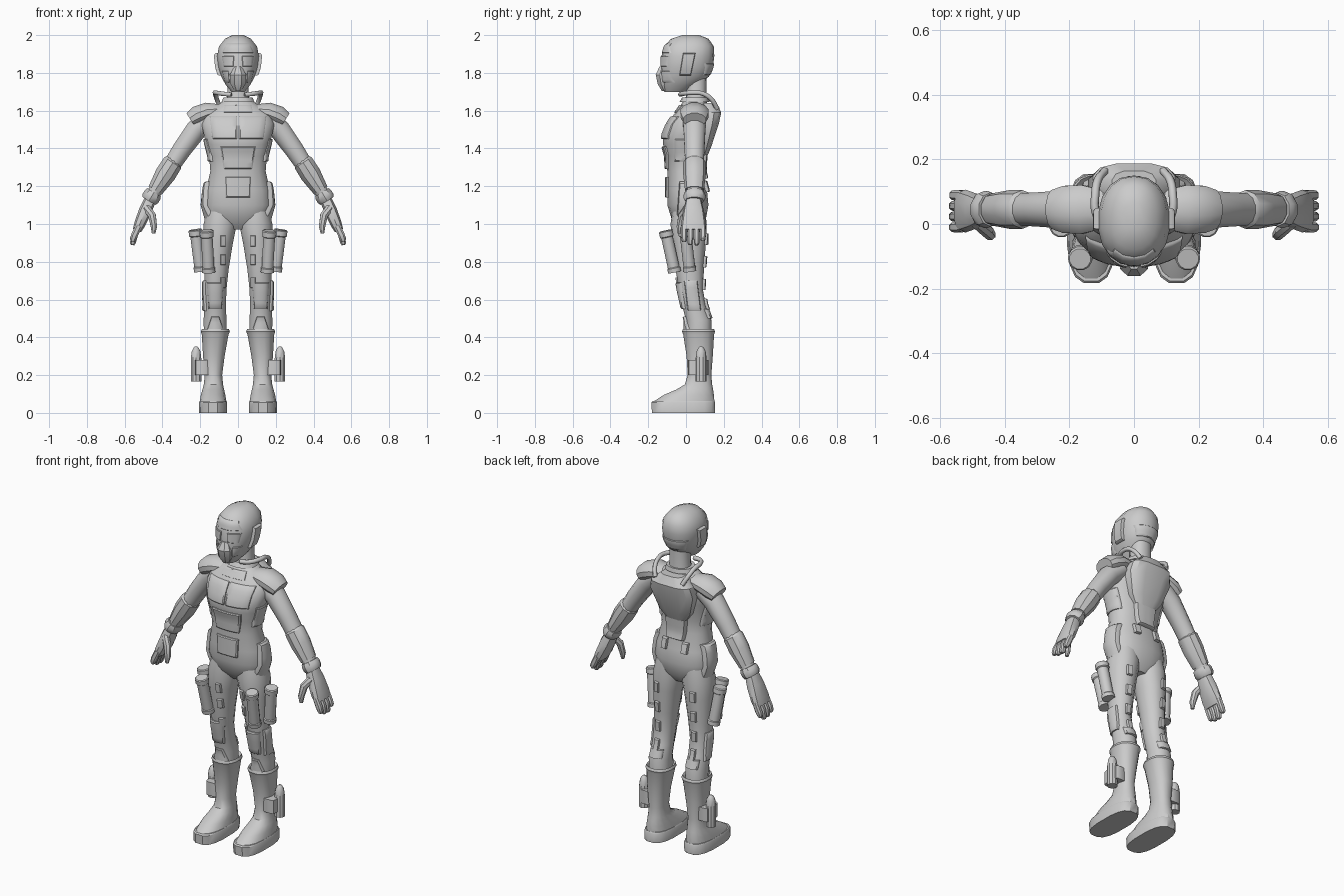
import bpy, bmesh, math
from mathutils import Vector
from mathutils.bvhtree import BVHTree

grey = bpy.data.materials.new("suit_grey")
grey.diffuse_color = (0.6, 0.6, 0.6, 1)


def finish(bm, name):
    bmesh.ops.recalc_face_normals(bm, faces=bm.faces)
    me = bpy.data.meshes.new(name)
    bm.to_mesh(me)
    me.materials.append(grey)
    ob = bpy.data.objects.new(name, me)
    bpy.context.collection.objects.link(ob)
    tree = BVHTree.FromBMesh(bm)
    bm.free()
    return tree


def loft(name, rings, n=12, e=2.0, flat=False):
    """Skin (x, y, z, across, depth) rings along a path; e squares the section."""
    bm, loops = bmesh.new(), []
    pts = [Vector(r[:3]) for r in rings]
    for i, r in enumerate(rings):
        t = pts[min(i + 1, len(pts) - 1)] - pts[max(i - 1, 0)]
        if flat:
            t = Vector((0, 0, 1))
        u = Vector((0, 1, 0)).cross(t).normalized()
        v = t.cross(u).normalized()
        loop = []
        for k in range(n):
            a = 2 * math.pi * (k + 0.5) / n
            c, d = math.cos(a), math.sin(a)
            c = math.copysign(abs(c) ** (2 / e), c)
            d = math.copysign(abs(d) ** (2 / e), d)
            loop.append(bm.verts.new(pts[i] + u * c * r[3] + v * d * r[4]))
        loops.append(loop)
    for a, b in zip(loops, loops[1:]):
        for k in range(n):
            bm.faces.new((a[k], a[(k + 1) % n], b[(k + 1) % n], b[k]))
    bm.faces.new(loops[0])
    bm.faces.new(loops[-1])
    return finish(bm, name)


def stack(name, rows, n=14, e=2.3):
    """Horizontal sections given as (z, x, half_width, y_front, y_back)."""
    return loft(name, [(x, (f + b) / 2, z, w, (b - f) / 2) for z, x, w, f, b in rows],
                n, e, True)


def patch(name, tree, corners, axis, sign, t=0.012, start=1.0, n=5):
    """Raised plate that follows a body. Corners are (x or y, z)."""
    bm, layers = bmesh.new(), []
    P = [Vector(c) for c in corners]
    mid = sum(P, Vector((0, 0))) / 4
    d = Vector((0, 0, 0))
    d[axis] = sign
    for off, shrink in ((-0.012, 0), (t * 0.6, 0), (t, 0.09)):
        grid = []
        for j in range(n + 1):
            for i in range(n + 1):
                a, b = i / n, j / n
                q = P[0].lerp(P[1], a).lerp(P[3].lerp(P[2], a), b).lerp(mid, shrink)
                o = Vector((0, 0, q.y))
                o[1 - axis], o[axis] = q.x, sign * start
                hit = tree.ray_cast(o, -d)[0] or tree.find_nearest(o - d * start)[0]
                grid.append(bm.verts.new(hit + d * off))
        layers.append(grid)
    m = n + 1
    for g in (layers[0], layers[2]):
        for j in range(n):
            for i in range(n):
                k = j * m + i
                bm.faces.new((g[k], g[k + 1], g[k + m + 1], g[k + m]))
    edge = ([i for i in range(n)] + [j * m + n for j in range(n)]
            + [n * m + i for i in range(n, 0, -1)] + [j * m for j in range(n, 0, -1)])
    for lo, hi in zip(layers, layers[1:]):
        for a, b in zip(edge, edge[1:] + edge[:1]):
            bm.faces.new((lo[a], lo[b], hi[b], hi[a]))
    finish(bm, name)


def quad(x0, x1, z0, z1, x2=None, x3=None):
    return [(x0, z0), (x1, z0), (x1 if x3 is None else x3, z1), (x0 if x2 is None else x2, z1)]


# Torso and neck
torso = stack("torso", [
    (0.97, 0, 0.07, -0.03, 0.07), (1.02, 0, 0.155, -0.075, 0.105),
    (1.10, 0, 0.178, -0.10, 0.12), (1.18, 0, 0.17, -0.10, 0.112),
    (1.28, 0, 0.148, -0.10, 0.085), (1.36, 0, 0.155, -0.105, 0.09),
    (1.42, 0, 0.17, -0.122, 0.10), (1.47, 0, 0.182, -0.122, 0.11),
    (1.53, 0, 0.195, -0.098, 0.12), (1.58, 0, 0.18, -0.065, 0.12),
    (1.62, 0, 0.125, -0.035, 0.115), (1.66, 0, 0.065, -0.01, 0.105)], 20)
stack("neck", [(1.62, 0, 0.07, -0.01, 0.115), (1.68, 0, 0.058, 0, 0.108),
               (1.80, 0, 0.055, 0, 0.11)])
stack("collar", [(1.645, 0, 0.09, -0.035, 0.125), (1.67, 0, 0.078, -0.02, 0.12),
                 (1.67, 0, 0.06, 0, 0.11)])

# Chest, belly and back plates
patch("belly_plate", torso, quad(-0.075, 0.075, 1.29, 1.41, -0.095, 0.095), 1, -1, 0.013)
patch("belt_plate", torso, quad(-0.065, 0.065, 1.14, 1.25, -0.07, 0.07), 1, -1, 0.013)
patch("collar_plate", torso, quad(-0.08, 0.08, 1.59, 1.63, -0.07, 0.07), 1, -1, 0.008)
patch("lower_back_plate", torso, quad(-0.055, 0.055, 1.24, 1.37, -0.07, 0.07), 1, 1, 0.025)
stack("backpack", [(1.35, 0, 0.06, 0.05, 0.11), (1.41, 0, 0.105, 0.05, 0.135),
                   (1.53, 0, 0.145, 0.05, 0.175), (1.59, 0, 0.13, 0.05, 0.188),
                   (1.64, 0, 0.07, 0.06, 0.165)], 12, 3.2)

# Head, mask and face panels
head = stack("helmet", [
    (1.70, 0, 0.035, -0.115, 0.0), (1.735, 0, 0.065, -0.13, 0.06),
    (1.78, 0, 0.09, -0.135, 0.122), (1.83, 0, 0.106, -0.133, 0.142),
    (1.89, 0, 0.112, -0.13, 0.15), (1.94, 0, 0.102, -0.115, 0.147),
    (1.98, 0, 0.07, -0.08, 0.12), (2.0, 0, 0.03, -0.02, 0.07)], 18, 2.2)
stack("mask_snout", [(1.705, 0, 0.02, -0.13, -0.08), (1.74, 0, 0.042, -0.152, -0.08),
                     (1.79, 0, 0.046, -0.163, -0.08), (1.835, 0, 0.02, -0.142, -0.08)], 8)
patch("brow_panel", head, quad(-0.085, 0.085, 1.905, 1.955, -0.06, 0.06), 1, -1, 0.006)
patch("nape_guard", head, quad(-0.065, 0.065, 1.79, 1.85, -0.085, 0.085), 1, 1, 0.007)

for s, side in ((-1, "right"), (1, "left")):
    def N(part):
        return side + "_" + part

    def arm_loft(name, rows, y=0.045, n=12, e=2.0):
        return loft(N(name), [(s * x, y, z, u, v) for x, z, u, v in rows], n, e)

    def mq(*a):
        return [(s * x, z) for x, z in quad(*a)]

    # Face and chest sides
    patch(N("eye_lens"), head, mq(0.025, 0.075, 1.835, 1.89, 0.02, 0.085), 1, -1, 0.008)
    patch(N("mask_filter"), head, mq(0.045, 0.07, 1.75, 1.81, 0.05, 0.085), 1, -1, 0.012)
    patch(N("ear_pod"), head, quad(-0.035, 0.025, 1.785, 1.905, -0.015, 0.05), 0, s, 0.017)
    patch(N("chest_plate"), torso, mq(0.006, 0.135, 1.45, 1.57, 0.006, 0.15), 1, -1, 0.012)
    patch(N("rib_plate"), torso, quad(-0.06, 0.05, 1.33, 1.45), 0, s, 0.010)
    patch(N("hip_pouch"), torso, quad(-0.05, 0.07, 1.015, 1.225, -0.035, 0.06), 0, s, 0.022)
    patch(N("back_pouch"), torso, mq(0.05, 0.085, 1.17, 1.23), 1, 1, 0.018)

    # Breathing hose
    hose = [(0.035, -0.03, 1.685), (0.085, -0.015, 1.69), (0.118, 0.035, 1.695),
            (0.12, 0.09, 1.69), (0.112, 0.135, 1.66), (0.09, 0.165, 1.61)]
    cu = bpy.data.curves.new(N("hose"), 'CURVE')
    cu.dimensions, cu.bevel_depth, cu.bevel_resolution = '3D', 0.013, 1
    cu.resolution_u, cu.use_fill_caps = 4, True
    sp = cu.splines.new('BEZIER')
    sp.bezier_points.add(len(hose) - 1)
    for p, c in zip(sp.bezier_points, hose):
        p.co = (s * c[0], c[1], c[2])
        p.handle_left_type = p.handle_right_type = 'AUTO'
    cu.materials.append(grey)
    bpy.context.collection.objects.link(bpy.data.objects.new(N("hose"), cu))

    # Arm, shoulder pad, gauntlet and cuff
    arm_loft("arm", [(0.15, 1.56, 0.055, 0.065), (0.22, 1.50, 0.058, 0.06),
                     (0.30, 1.39, 0.052, 0.054), (0.355, 1.305, 0.047, 0.052),
                     (0.40, 1.235, 0.045, 0.05), (0.46, 1.14, 0.034, 0.042)])
    arm_loft("shoulder_pad", [(0.09, 1.60, 0.035, 0.06), (0.16, 1.593, 0.052, 0.078),
                              (0.215, 1.572, 0.055, 0.075), (0.25, 1.55, 0.045, 0.062)])
    arm_loft("gauntlet", [(0.338, 1.335, 0.046, 0.05), (0.345, 1.325, 0.056, 0.06),
                          (0.385, 1.262, 0.058, 0.06), (0.438, 1.178, 0.043, 0.05)], n=10)
    arm_loft("cuff", [(0.444, 1.168, 0.044, 0.052), (0.452, 1.155, 0.05, 0.057),
                      (0.464, 1.135, 0.05, 0.057), (0.472, 1.122, 0.042, 0.05)], n=10)

    # Hand
    arm_loft("palm", [(0.465, 1.13, 0.032, 0.04), (0.49, 1.07, 0.036, 0.055),
                      (0.52, 1.0, 0.031, 0.066), (0.535, 0.965, 0.024, 0.064)], 0.04, 10, 2.6)
    for i, tip in enumerate((0.905, 0.89, 0.888, 0.91)):
        arm_loft("finger_%d" % (i + 1), [(0.525, 0.99, 0.018, 0.016), (0.548, 0.94, 0.019, 0.017),
                 (0.557, tip + 0.01, 0.016, 0.015), (0.558, tip, 0.009, 0.01)],
                 -0.01 + i * 0.033, 8, 2.6)
    loft(N("thumb"), [(s * 0.485, 0.005, 1.085, 0.022, 0.02), (s * 0.455, -0.022, 1.045, 0.022, 0.02),
                      (s * 0.445, -0.034, 0.985, 0.018, 0.017), (s * 0.447, -0.037, 0.95, 0.01, 0.01)], 8)

    # Leg, boot and sole
    leg = stack(N("leg"), [
        (1.08, s * 0.085, 0.08, -0.07, 0.10), (1.0, s * 0.094, 0.09, -0.082, 0.11),
        (0.90, s * 0.105, 0.08, -0.072, 0.105), (0.76, s * 0.113, 0.065, -0.055, 0.095),
        (0.65, s * 0.12, 0.06, -0.038, 0.09), (0.57, s * 0.12, 0.058, -0.02, 0.105),
        (0.49, s * 0.122, 0.062, 0.0, 0.135), (0.38, s * 0.12, 0.06, 0.0, 0.135)], 14, 2.1)
    boot = stack(N("boot"), [
        (0.425, s * 0.12, 0.055, 0, 0.13), (0.445, s * 0.12, 0.072, -0.018, 0.15),
        (0.43, s * 0.12, 0.078, -0.022, 0.155), (0.415, s * 0.121, 0.072, -0.016, 0.15),
        (0.30, s * 0.128, 0.058, 0.002, 0.143), (0.20, s * 0.13, 0.047, 0.008, 0.135),
        (0.15, s * 0.13, 0.052, -0.008, 0.14), (0.125, s * 0.131, 0.058, -0.05, 0.145),
        (0.095, s * 0.132, 0.066, -0.12, 0.15), (0.06, s * 0.132, 0.072, -0.175, 0.153)], 16)
    stack(N("sole"), [(0, s * 0.132, 0.075, -0.183, 0.155), (0.055, s * 0.132, 0.076, -0.185, 0.157),
                      (0.062, s * 0.132, 0.072, -0.178, 0.153)], 16, 2.8)

    # Knee and shin pads, thigh and knee pockets
    patch(N("knee_pad"), leg, mq(0.085, 0.155, 0.55, 0.69, 0.075, 0.165), 1, -1, 0.014)
    patch(N("shin_pad"), leg, mq(0.075, 0.165, 0.435, 0.51, 0.10, 0.14), 1, -1, 0.014)
    patch(N("knee_side_pad"), leg, quad(0.01, 0.08, 0.54, 0.70, -0.01, 0.06), 0, s, 0.012)
    patch(N("calf_pad"), leg, mq(0.08, 0.16, 0.5, 0.55), 1, 1, 0.012)
    for i, z in enumerate((0.92, 0.80, 0.68, 0.575)):
        patch(N("rear_pocket_%d" % (i + 1)), leg, mq(0.105, 0.135, z - 0.03, z + 0.03),
              1, 1, 0.014, n=2)
    for i, z in enumerate((0.91, 0.81, 0.69)):
        patch(N("front_pocket_%d" % (i + 1)), leg, mq(0.065, 0.092, z - 0.028, z + 0.028),
              1, -1, 0.014, n=2)

    # Two capped canisters strapped to the thigh
    for i, (top, bot) in enumerate((((0.167, -0.108, 0.965), (0.155, -0.06, 0.745)),
                                    ((0.226, -0.005, 0.97), (0.198, 0.02, 0.75)))):
        A, B = Vector(top), Vector(bot)
        rows = []
        for f, r in ((0, 0.033), (0.02, 0.038), (0.14, 0.038), (0.16, 0.032),
                     (0.88, 0.032), (0.9, 0.036), (1, 0.036)):
            p = A.lerp(B, f)
            rows.append((s * p.x, p.y, p.z, r, r))
        loft(N("canister_%d" % (i + 1)), rows, 12)

    # Ankle bottle with clamp
    loft(N("ankle_bottle"), [(s * 0.222, 0.08, z, r, r) for z, r in (
        (0.165, 0.029), (0.29, 0.029), (0.325, 0.024), (0.345, 0.014), (0.352, 0.005))], 10)
    stack(N("bottle_clamp"), [(0.20, s * 0.19, 0.038, 0.01, 0.12),
                              (0.28, s * 0.19, 0.038, 0.01, 0.12)], 12, 5)

# Smooth shading with crisp panel edges
bpy.ops.object.select_all(action='DESELECT')
for ob in bpy.data.objects:
    if ob.type == 'MESH':
        ob.select_set(True)
        bpy.context.view_layer.objects.active = ob
bpy.ops.object.shade_smooth_by_angle(angle=math.radians(35))
